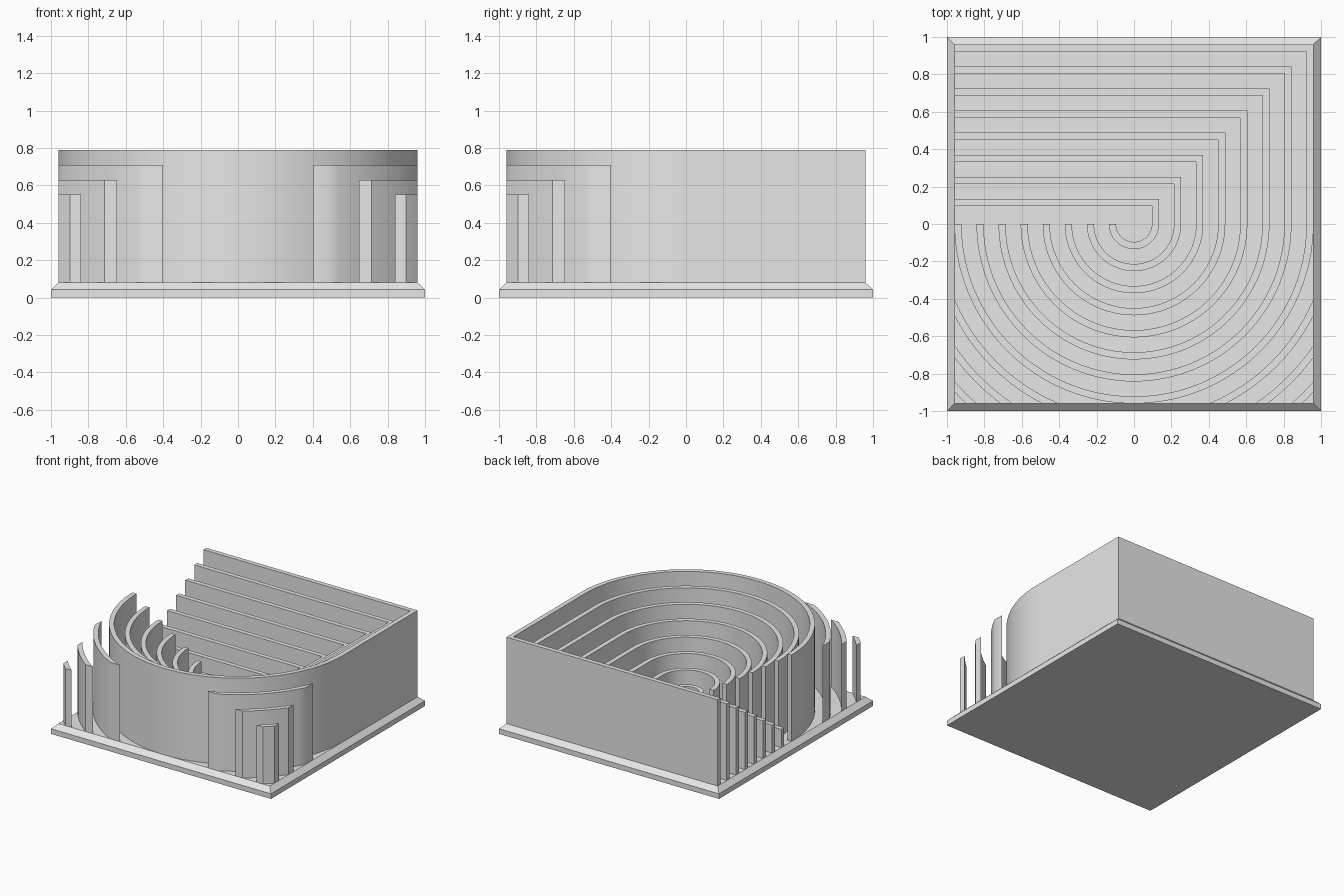
import bpy
import bmesh
from math import acos, asin, cos, sin, pi

if "Cube" in bpy.data.objects:
    bpy.data.objects.remove(bpy.data.objects["Cube"], do_unlink=True)

EDGE = 0.96        # half width of the raised floor
FLOOR = 0.08       # floor height
PITCH = 0.118      # spacing of the walls
THICK = 0.038      # wall thickness

grey = bpy.data.materials.new("light_grey")
grey.use_nodes = True
grey.diffuse_color = (0.8, 0.8, 0.8, 1)
grey.node_tree.nodes["Principled BSDF"].inputs["Base Color"].default_value = (0.8, 0.8, 0.8, 1)


def finish(name, bm, smooth=False):
    bmesh.ops.recalc_face_normals(bm, faces=bm.faces)
    mesh = bpy.data.meshes.new(name)
    bm.to_mesh(mesh)
    bm.free()
    mesh.materials.append(grey)
    obj = bpy.data.objects.new(name, mesh)
    bpy.context.collection.objects.link(obj)
    if smooth:
        bpy.ops.object.select_all(action="DESELECT")
        obj.select_set(True)
        bpy.context.view_layer.objects.active = obj
        bpy.ops.object.shade_smooth_by_angle(angle=pi / 6)


def arc(radius, start, end, steps):
    angles = [start + (end - start) * i / steps for i in range(steps + 1)]
    return [(radius * cos(a), radius * sin(a)) for a in angles]


def wall(name, outer, inner, top):
    """Fill the strip between two matching paths and raise it to the top."""
    bm = bmesh.new()
    a = [bm.verts.new((x, y, FLOOR)) for x, y in outer]
    b = [bm.verts.new((x, y, FLOOR)) for x, y in inner]
    for i in range(len(a) - 1):
        bm.faces.new((a[i], a[i + 1], b[i + 1], b[i]))
    raised = bmesh.ops.extrude_face_region(bm, geom=bm.faces[:], use_keep_orig=True)
    verts = [g for g in raised["geom"] if isinstance(g, bmesh.types.BMVert)]
    bmesh.ops.translate(bm, verts=verts, vec=(0, 0, top - FLOOR))
    finish(name, bm, smooth=True)


def hook_path(r):
    """Half circle at the front, straight right side and straight back."""
    return arc(r, -pi, 0, 64) + [(r, r), (-EDGE, r)]


def corner_path(r, side):
    """Arc kept inside the square floor at one front corner."""
    points = arc(r, -acos(EDGE / r), -asin(EDGE / r), 12)
    return [(side * x, y) for x, y in points]


# Base plate with a chamfered top rim
bm = bmesh.new()
rings = []
for half, z in ((1, 0), (1, 0.042), (EDGE, FLOOR)):
    rings.append([bm.verts.new((sx * half, sy * half, z))
                  for sx, sy in ((-1, -1), (1, -1), (1, 1), (-1, 1))])
for low, high in zip(rings, rings[1:]):
    for i in range(4):
        j = (i + 1) % 4
        bm.faces.new((low[i], low[j], high[j], high[i]))
bm.faces.new(rings[0][::-1])
bm.faces.new(rings[-1])
finish("base_plate", bm)

# Nested walls, lower towards the centre
for k in range(8):
    r = EDGE - PITCH * k
    wall(f"nested_wall_{k + 1}", hook_path(r), hook_path(r - THICK), 0.79 - 0.08 * k)

# Arc pieces in the front corners, lower towards the corner
for k in range(1, 4):
    r = EDGE + PITCH * k
    for label, side in (("left", 1), ("right", -1)):
        wall(f"corner_arc_{label}_{k}", corner_path(r, side),
             corner_path(r - THICK, side), 0.79 - 0.08 * k)
